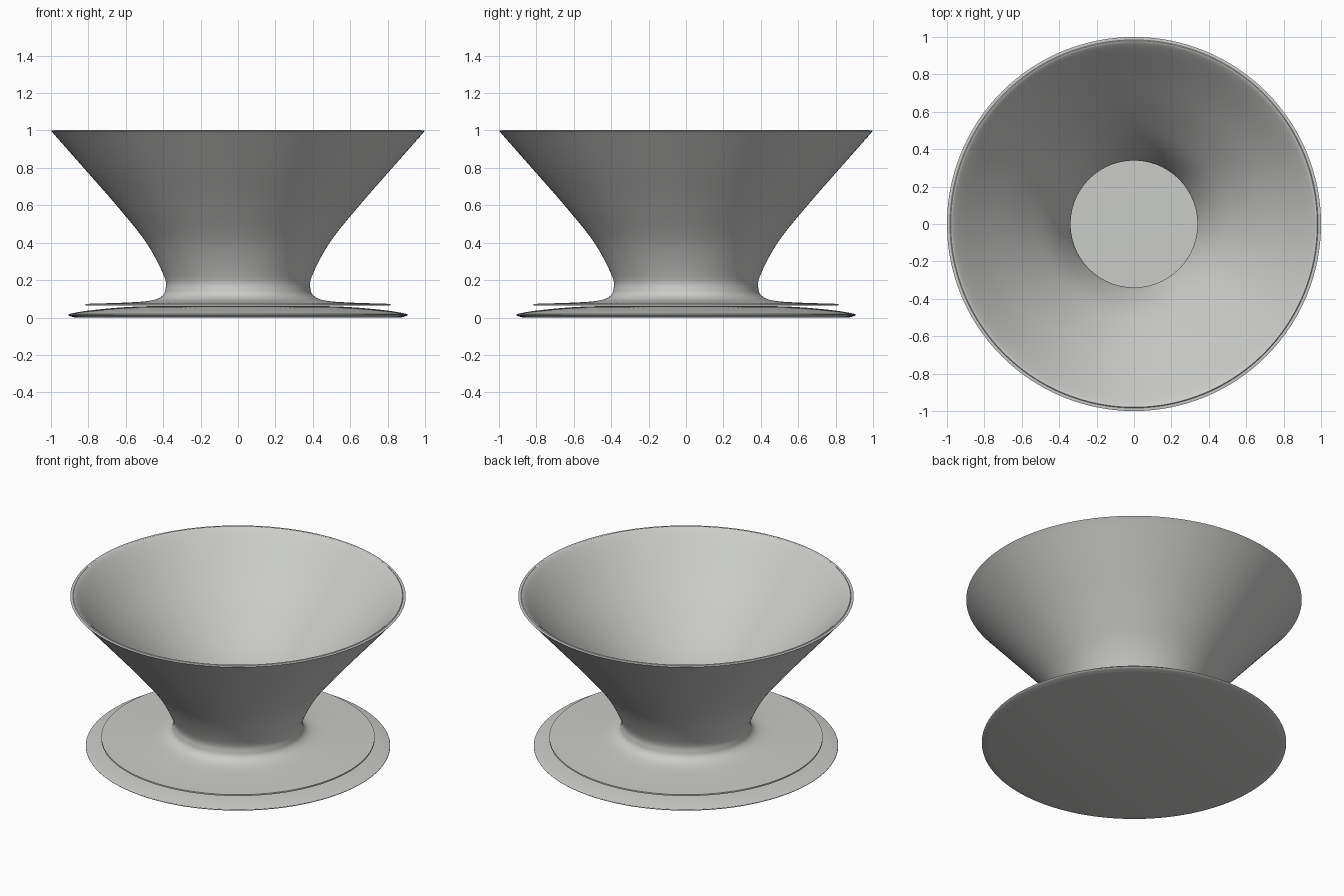
import bpy
import math
from mathutils import Vector

cube = bpy.data.objects.get("Cube")
if cube:
    bpy.data.objects.remove(cube, do_unlink=True)

grey = bpy.data.materials.new("pale_grey")
grey.use_nodes = True
colour = (0.6, 0.61, 0.59, 1)
grey.diffuse_color = colour
grey.node_tree.nodes["Principled BSDF"].inputs["Base Color"].default_value = colour


def smooth_path(points, steps=6):
    """Pass a smooth curve through the (radius, height) points."""
    pts = [Vector(p) for p in points]
    pts = [2 * pts[0] - pts[1]] + pts + [2 * pts[-1] - pts[-2]]
    path = []
    for a, b, c, d in zip(pts, pts[1:], pts[2:], pts[3:]):
        for i in range(steps):
            t = i / steps
            path.append(0.5 * (2 * b + (c - a) * t + (2 * a - 5 * b + 4 * c - d) * t**2
                               + (3 * b - a - 3 * c + d) * t**3))
    return path + [pts[-2]]


def lathe(name, profile, closed=False, sides=128):
    """Spin a profile about z; open profiles are capped at both ends."""
    n = len(profile)
    verts = []
    for s in range(sides):
        a = 2 * math.pi * s / sides
        verts += [(r * math.cos(a), r * math.sin(a), z) for r, z in profile]
    faces = []
    for s in range(sides):
        t = (s + 1) % sides
        for i in range(n if closed else n - 1):
            j = (i + 1) % n
            faces.append((s * n + i, t * n + i, t * n + j, s * n + j))
    if not closed:
        faces.append([s * n for s in reversed(range(sides))])
        faces.append([s * n + n - 1 for s in range(sides)])
    mesh = bpy.data.meshes.new(name)
    mesh.from_pydata(verts, [], faces)
    mesh.materials.append(grey)
    obj = bpy.data.objects.new(name, mesh)
    bpy.context.collection.objects.link(obj)
    bpy.ops.object.select_all(action="DESELECT")
    obj.select_set(True)
    bpy.context.view_layer.objects.active = obj
    bpy.ops.object.shade_smooth_by_angle(angle=math.radians(40))
    return obj


# Flared cone with narrow neck and thin brim, open through the middle
outer = smooth_path([(0.815, 0.073), (0.6, 0.08), (0.47, 0.09), (0.41, 0.112), (0.388, 0.15),
                     (0.395, 0.22), (0.49, 0.4), (0.65, 0.6), (0.825, 0.8), (0.996, 0.994)])
inner = smooth_path([(0.988, 1.0), (0.955, 0.985), (0.79, 0.8), (0.61, 0.6), (0.45, 0.4),
                     (0.355, 0.22), (0.34, 0.15), (0.365, 0.1), (0.44, 0.072), (0.6, 0.066),
                     (0.815, 0.064)])
lathe("cone_and_brim", outer + [Vector((1.0, 0.998))] + inner, closed=True)

# Shallow domed base disc, which also closes the floor of the cone
base = smooth_path([(0.87, 0.0), (0.9, 0.008), (0.907, 0.016), (0.89, 0.022), (0.8, 0.037),
                    (0.65, 0.052), (0.5, 0.06), (0.3, 0.062)])
lathe("base_disc", base)
